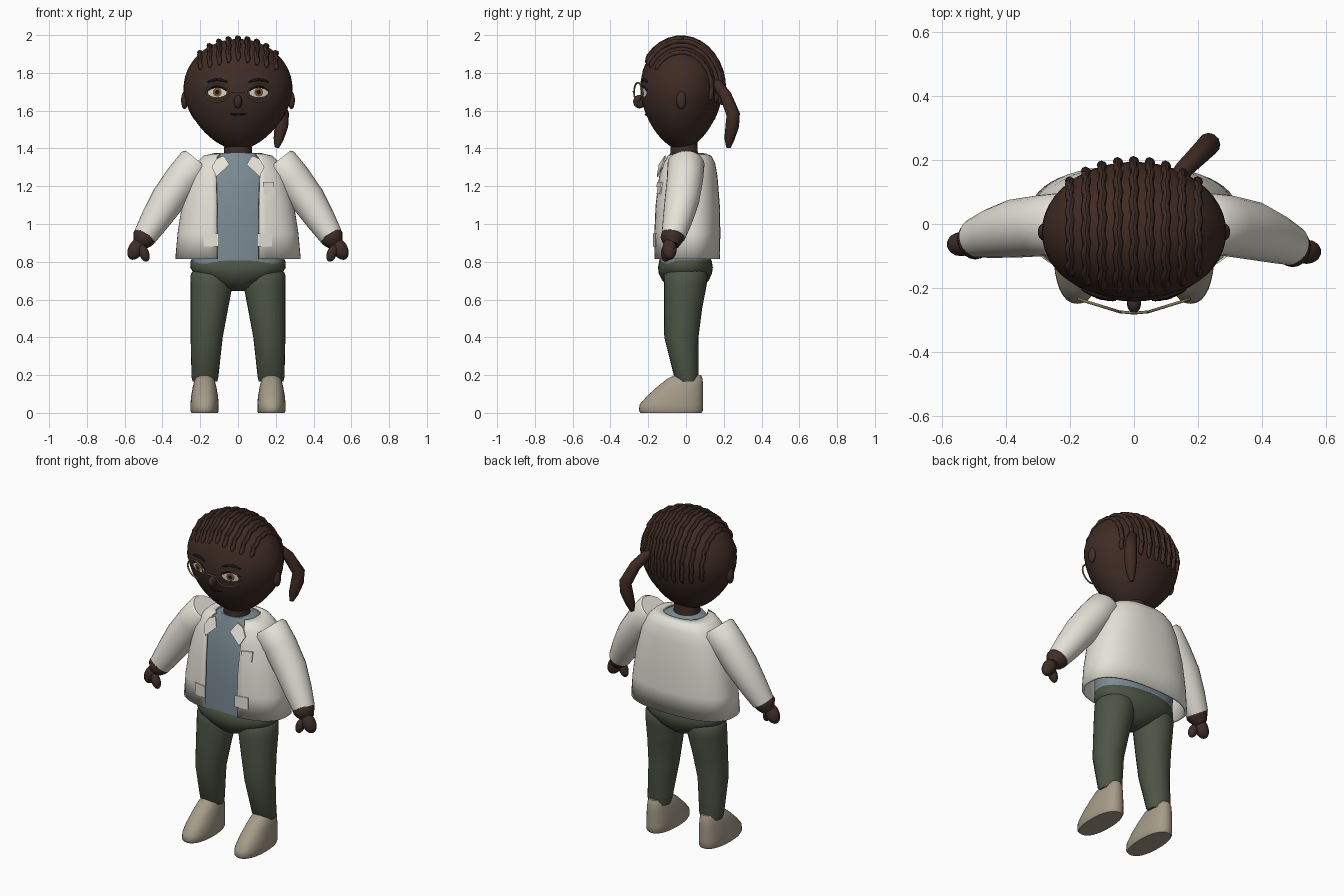
import bpy, bmesh, math
from mathutils import Vector

if "Cube" in bpy.data.objects:
    bpy.data.objects.remove(bpy.data.objects["Cube"])

COLORS = {
    "skin": (0.05, 0.027, 0.021), "hair": (0.05, 0.024, 0.017), "jacket_cream": (0.78, 0.76, 0.68),
    "shirt_blue": (0.20, 0.26, 0.30), "trouser_green": (0.075, 0.09, 0.06), "shoe_tan": (0.38, 0.33, 0.25),
    "gold": (0.24, 0.18, 0.09), "eye_white": (0.75, 0.71, 0.62), "iris_brown": (0.20, 0.10, 0.04),
    "dark": (0.012, 0.009, 0.008)}
MATS = {}
for key, c in COLORS.items():
    MATS[key] = bpy.data.materials.new(key)
    MATS[key].diffuse_color = (*c, 1)


def finish(name, bm, mat, angle=45):
    bmesh.ops.recalc_face_normals(bm, faces=bm.faces)
    me = bpy.data.meshes.new(name)
    bm.to_mesh(me)
    bm.free()
    me.materials.append(MATS[mat])
    ob = bpy.data.objects.new(name, me)
    bpy.context.collection.objects.link(ob)
    bpy.ops.object.select_all(action='DESELECT')
    ob.select_set(True)
    bpy.context.view_layer.objects.active = ob
    bpy.ops.object.shade_smooth_by_angle(angle=math.radians(angle))
    return ob


def skin_rings(name, rings, mat, closed=True, caps=True, loop=False, angle=45):
    """Bridge equal-length point rings into one surface."""
    bm = bmesh.new()
    vs = [[bm.verts.new(p) for p in r] for r in rings]
    n = len(vs[0])
    pairs = list(zip(vs, vs[1:])) + ([(vs[-1], vs[0])] if loop else [])
    for a, b in pairs:
        for i in range(n if closed else n - 1):
            j = (i + 1) % n
            bm.faces.new((a[i], a[j], b[j], b[i]))
    if caps and closed and not loop:
        bm.faces.new(vs[0])
        bm.faces.new(vs[-1])
    return finish(name, bm, mat, angle)


def loft(name, rows, mat, n=2.0, seg=32, caps=True, angle=45):
    """Rows are (z, centre x, half width, front y, back y, front gap)."""
    gap = len(rows[0]) > 5
    rings = []
    for row in rows:
        z, xc, rx, y0, y1 = row[:5]
        a0 = math.asin((row[5] / rx) ** (n / 2)) if gap else 0
        ring = []
        for i in range(seg + 1 if gap else seg):
            a = a0 + (2 * math.pi - 2 * a0) * i / seg
            s, c = math.sin(a), math.cos(a)
            ring.append((xc + rx * math.copysign(abs(s) ** (2 / n), s),
                         (y0 + y1) / 2 - (y1 - y0) / 2 * math.copysign(abs(c) ** (2 / n), c), z))
        rings.append(ring)
    return skin_rings(name, rings, mat, closed=not gap, caps=caps, angle=angle)


def tube(name, pts, mat, ref=(0, 1, 0), seg=8, loop=False):
    """Points are (x, y, z, radius)."""
    P = [Vector(p[:3]) for p in pts]
    rings, k = [], len(pts)
    for i, p in enumerate(P):
        t = P[(i + 1) % k] - P[i - 1] if loop else P[min(i + 1, k - 1)] - P[max(i - 1, 0)]
        u = t.cross(Vector(ref)).normalized()
        v = t.cross(u).normalized()
        r = pts[i][3]
        rings.append([p + r * (u * math.cos(a) + v * math.sin(a))
                      for a in (2 * math.pi * j / seg for j in range(seg))])
    return skin_rings(name, rings, mat, loop=loop)


def ball(name, loc, size, mat, tilt=0):
    bm = bmesh.new()
    bmesh.ops.create_uvsphere(bm, u_segments=20, v_segments=12, radius=1)
    for v in bm.verts:
        x, z = v.co.x * size[0], v.co.z * size[2]
        v.co = (loc[0] + x * math.cos(tilt) - z * math.sin(tilt), loc[1] + v.co.y * size[1],
                loc[2] + x * math.sin(tilt) + z * math.cos(tilt))
    return finish(name, bm, mat)


# Head: egg profile
YC, ZC, FLAT = -0.025, 1.715, 0.76


def head_r(z):
    if z >= ZC:
        return 0.286 * math.sqrt(max(0, 1 - ((z - ZC) / 0.262) ** 2))
    return 0.286 * max(0, 1 - ((ZC - z) / 0.325) ** 1.7) ** 0.6


def head_y(x, z):
    return YC - FLAT * math.sqrt(max(0, head_r(z) ** 2 - x * x))


def head_rows(g):
    zs = [ZC - 0.325 * math.cos(math.pi / 2 * i / 14) for i in range(14)]
    zs += [ZC + 0.262 * math.sin(math.pi / 2 * i / 12) for i in range(13)]
    return [(ZC + (z - ZC) * g, 0, max(0.003, head_r(z)) * g, YC - FLAT * max(0.003, head_r(z)) * g,
             YC + FLAT * max(0.003, head_r(z)) * g) for z in zs]


loft("head", head_rows(1), "skin", seg=48)

# Hair cap trimmed along the hairline
cap = loft("hair_cap", head_rows(1.01), "hair", seg=48)
bm = bmesh.new()
bm.from_mesh(cap.data)
for co, no in (((0, 0, 1.55), (0, 0, 1)), ((0, -0.2, 1.77), (0, 1.2, 1))):
    bmesh.ops.bisect_plane(bm, geom=bm.verts[:] + bm.edges[:] + bm.faces[:],
                           plane_co=co, plane_no=no, clear_inner=True)
bm.to_mesh(cap.data)
bm.free()

# Braided rows over the skull
for i in range(-4, 5):
    x = i * 0.05
    k = math.sqrt(1 - (x / 0.286) ** 2)
    start = math.asin((1.862 - 0.012 * abs(i) - ZC) / (0.262 * k))
    pts = []
    for j in range(31):
        a = start + (math.radians(198) - start) * j / 30
        pts.append((x + 0.003 * math.sin(j * 1.6), YC - 0.224 * k * math.cos(a),
                    ZC + 0.27 * k * math.sin(a), 0.006 if j in (0, 30) else 0.0125 + 0.0015 * (j % 2)))
    tube("braid_row", pts, "hair", ref=(1, 0, 0))

# Ponytail
tube("ponytail", [(0.13, 0.14, 1.76, 0.02), (0.15, 0.165, 1.74, 0.028), (0.195, 0.21, 1.68, 0.032),
                  (0.235, 0.25, 1.58, 0.036), (0.23, 0.245, 1.52, 0.036), (0.215, 0.23, 1.45, 0.027),
                  (0.205, 0.225, 1.405, 0.012)], "hair", seg=12)


# Face
def disc(name, cx, cz, rx, rz, off, mat):
    bm = bmesh.new()
    rows = [[bm.verts.new((x, head_y(x, z) - off, z)) for x, z in
             ((cx + f * rx * math.cos(a), cz + f * rz * math.sin(a))
              for a in (math.tau * i / 24 for i in range(24)))] for f in (0.5, 1)]
    bm.faces.new(rows[0])
    for i in range(24):
        j = (i + 1) % 24
        bm.faces.new((rows[0][i], rows[0][j], rows[1][j], rows[1][i]))
    ob = finish(name, bm, mat)
    if sum(p.normal.y for p in ob.data.polygons) > 0:
        ob.data.flip_normals()


def face_line(name, cx, cz, half, rise, r, mat):
    pts = []
    for i in range(11):
        t = i / 5 - 1
        x, z = cx + half * t, cz + rise * (1 - t * t)
        pts.append((x, head_y(x, z) - 0.002, z, r * (1.1 - 0.7 * t * t)))
    tube(name, pts, mat, ref=(0, 0, 1))


def rim_y(x):
    return -0.289 + 0.31 * abs(x)


for s in (-1, 1):
    ex = 0.11 * s
    disc("eye", ex, 1.698, 0.05, 0.027, 0.004, "eye_white")
    disc("iris", ex, 1.698, 0.023, 0.024, 0.007, "iris_brown")
    disc("pupil", ex, 1.698, 0.011, 0.012, 0.010, "dark")
    face_line("eyelid", ex, 1.703, 0.052, 0.024, 0.006, "dark")
    face_line("eyebrow", ex, 1.75, 0.053, 0.014, 0.007, "dark")
    tube("glasses_rim", [(x, rim_y(x), 1.698 + 0.05 * math.sin(a), 0.0045) for x, a in
                         ((ex + 0.065 * math.cos(math.tau * i / 32), math.tau * i / 32)
                          for i in range(32))], "gold", loop=True)
    ball("ear", (0.283 * s, -0.025, 1.655), (0.018, 0.026, 0.047), "skin")
tube("glasses_bridge", [(x * 0.015, -0.275 - 0.004 * (3 - abs(x)) / 3, 1.695 + 0.002 * (9 - x * x) / 3, 0.0045)
                        for x in range(-3, 4)], "gold", ref=(0, 0, 1))
ball("nose", (0, -0.246, 1.648), (0.022, 0.034, 0.036), "skin")
face_line("mouth", 0, 1.583, 0.042, -0.004, 0.005, "dark")

# Neck and shirt
loft("neck", [(1.30, 0, 0.08, -0.085, 0.065), (1.45, 0, 0.07, -0.08, 0.06)], "skin")
loft("shirt", [(0.79, 0, 0.245, -0.14, 0.13), (1.0, 0, 0.25, -0.145, 0.145), (1.2, 0, 0.22, -0.13, 0.14),
               (1.31, 0, 0.18, -0.105, 0.125), (1.355, 0, 0.13, -0.09, 0.11), (1.375, 0, 0.095, -0.085, 0.08)],
     "shirt_blue", n=2.4)

# Open jacket
JR = [(0.815, 0, 0.325, -0.165, 0.172, 0.11), (0.95, 0, 0.313, -0.166, 0.175, 0.11),
      (1.10, 0, 0.290, -0.160, 0.172, 0.11), (1.25, 0, 0.250, -0.145, 0.160, 0.115),
      (1.32, 0, 0.215, -0.125, 0.148, 0.115), (1.355, 0, 0.180, -0.108, 0.130, 0.11),
      (1.368, 0, 0.125, -0.095, 0.100, 0.095)]
jacket = loft("jacket", JR, "jacket_cream", n=2.5, seg=48, angle=60)
mod = jacket.modifiers.new("thickness", 'SOLIDIFY')
mod.thickness, mod.offset = 0.014, 0


def jacket_y(x, z):
    for a, b in zip(JR, JR[1:]):
        if a[0] <= z <= b[0]:
            t = (z - a[0]) / (b[0] - a[0])
            rx, y0, y1 = (a[i] + (b[i] - a[i]) * t for i in (2, 3, 4))
            return (y0 + y1) / 2 - (y1 - y0) / 2 * (1 - min(1, abs(x) / rx) ** 2.5) ** 0.4


def plate(name, corners, lift):
    """Thin cloth plate lying on the jacket front."""
    rings = [[(x, jacket_y(x, z) - d, z) for x, z in corners] for d in (lift, lift + 0.007)]
    skin_rings(name, rings, "jacket_cream", angle=20)


for s in (-1, 1):
    plate("lapel", [(s * 0.075, 1.362), (s * 0.045, 1.315), (s * 0.115, 1.25), (s * 0.14, 1.30),
                    (s * 0.115, 1.345)], 0.012)
    plate("hem_pocket", [(s * 0.10, 0.88), (s * 0.18, 0.88), (s * 0.18, 0.95), (s * 0.10, 0.95)], 0.006)
plate("chest_pocket", [(0.135, 1.16), (0.188, 1.16), (0.188, 1.22), (0.135, 1.22)], 0.006)
plate("chest_pocket_flap", [(0.132, 1.195), (0.191, 1.195), (0.191, 1.222), (0.132, 1.222)], 0.011)

# Arms and hands
for s, dy in ((-1, 0.012), (1, -0.012)):
    tube("sleeve", [(s * x, y + dy * f, z, r) for x, y, z, r, f in
                    ((0.21, 0, 1.335, 0.085, 0), (0.222, 0, 1.32, 0.098, 0), (0.29, -0.005, 1.24, 0.096, 0),
                     (0.37, -0.017, 1.13, 0.092, 0.3), (0.44, -0.037, 1.02, 0.078, 0.7),
                     (0.493, -0.055, 0.935, 0.063, 1))], "jacket_cream", seg=24)
    tube("wrist", [(s * x, -0.06 + dy, z, r) for x, z, r in
                   ((0.485, 0.95, 0.058), (0.497, 0.929, 0.063), (0.507, 0.912, 0.055),
                    (0.525, 0.885, 0.035))], "skin", seg=20)
    ball("hand", (s * 0.54, -0.075 + dy, 0.868), (0.04, 0.038, 0.062), "skin", tilt=s * 0.5)
    ball("thumb", (s * 0.497, -0.095 + dy, 0.845), (0.026, 0.026, 0.047), "skin", tilt=-s * 0.35)

# Trousers
loft("trouser_hips", [(0.645, 0, 0.03, -0.05, 0.05), (0.665, 0, 0.085, -0.09, 0.085),
                      (0.70, 0, 0.16, -0.125, 0.12), (0.74, 0, 0.235, -0.145, 0.138),
                      (0.77, 0, 0.253, -0.148, 0.142), (0.805, 0, 0.25, -0.142, 0.136),
                      (0.83, 0, 0.23, -0.125, 0.12)], "trouser_green", n=2.2, angle=60)
for s in (-1, 1):
    loft("trouser_leg", [(z, s * x, r, a, b) for z, x, r, a, b in
                         ((0.165, 0.175, 0.065, -0.045, 0.06), (0.19, 0.175, 0.071, -0.062, 0.066),
                          (0.40, 0.166, 0.085, -0.115, 0.066), (0.55, 0.152, 0.099, -0.117, 0.085),
                          (0.68, 0.14, 0.112, -0.117, 0.11), (0.735, 0.138, 0.112, -0.115, 0.115),
                          (0.77, 0.137, 0.09, -0.09, 0.09))], "trouser_green", seg=24, angle=60)
    # Shoes
    loft("shoe", [(z, s * 0.177, r, a, b) for z, r, a, b in
                  ((0.0, 0.07, -0.24, 0.082), (0.012, 0.075, -0.25, 0.09), (0.045, 0.075, -0.245, 0.09),
                   (0.09, 0.071, -0.205, 0.09), (0.14, 0.062, -0.15, 0.09), (0.18, 0.052, -0.10, 0.088),
                   (0.20, 0.038, -0.06, 0.08))], "shoe_tan", n=2.3, angle=50)

for m in bpy.data.materials:
    if m.users and not m.is_grease_pencil:
        m.use_nodes = True
        m.node_tree.nodes["Principled BSDF"].inputs["Base Color"].default_value = m.diffuse_color
